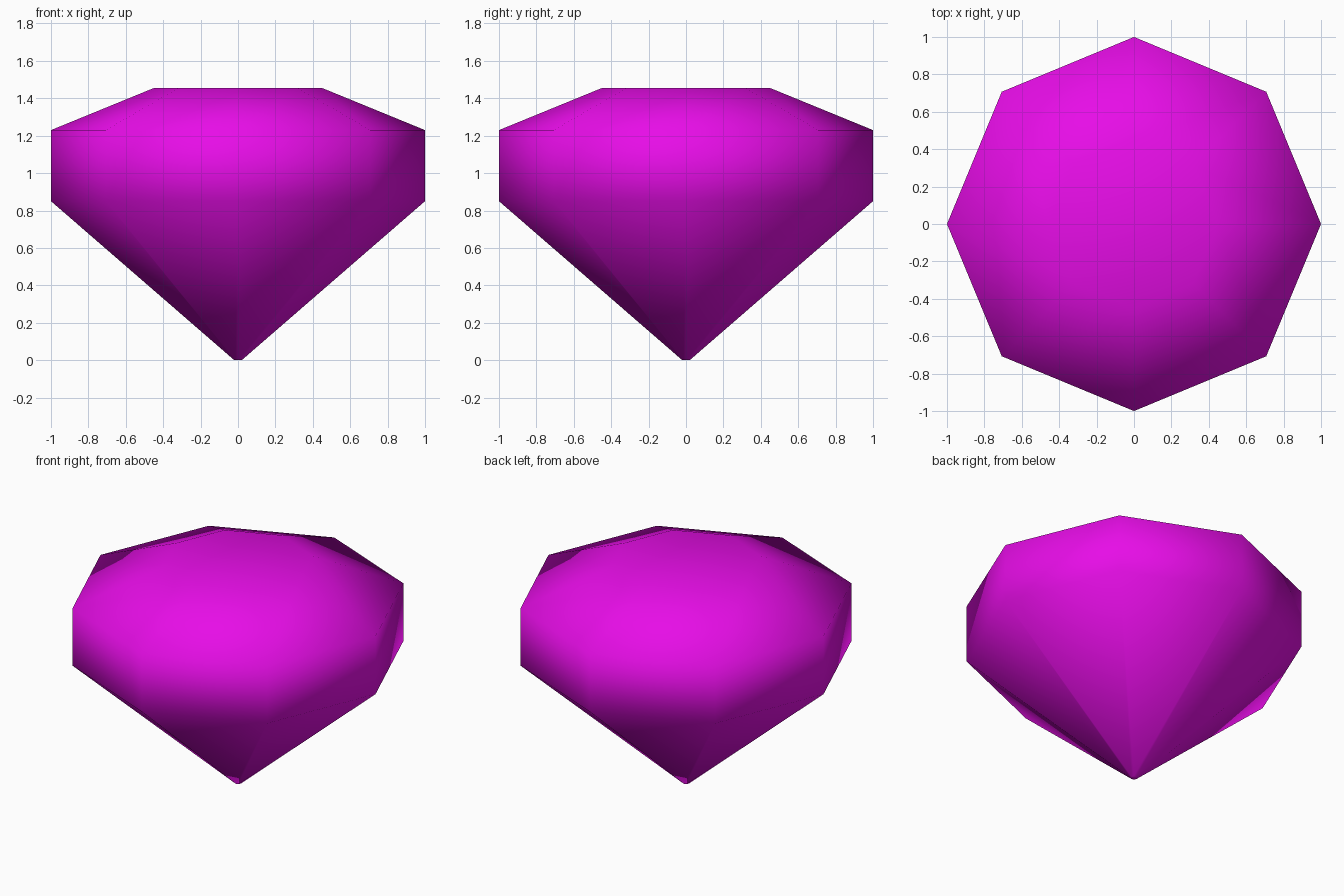
import bpy
import bmesh
from math import cos, sin, pi

if "Cube" in bpy.data.objects:
    bpy.data.objects.remove(bpy.data.objects["Cube"], do_unlink=True)

SIDES = 8
# (radius, height) rings: culet, lower girdle, upper girdle, table
PROFILE = [(0.02, 0.0), (1.0, 0.85), (1.0, 1.23), (0.45, 1.455)]


def make_material(name, rgb):
    mat = bpy.data.materials.new(name)
    mat.use_nodes = True
    color = (*rgb, 1.0)
    mat.diffuse_color = color
    mat.node_tree.nodes["Principled BSDF"].inputs["Base Color"].default_value = color
    return mat


def make_gem(name, profile, mat):
    bm = bmesh.new()
    rings = []
    for radius, z in profile:
        angles = [2 * pi * i / SIDES for i in range(SIDES)]
        rings.append([bm.verts.new((radius * cos(a), radius * sin(a), z)) for a in angles])

    # Pavilion, girdle and crown facets
    for low, high in zip(rings, rings[1:]):
        for i in range(SIDES):
            j = (i + 1) % SIDES
            bm.faces.new((low[i], low[j], high[j], high[i]))

    # Culet and table
    bm.faces.new(rings[0][::-1])
    bm.faces.new(rings[-1])
    for face in bm.faces:
        face.smooth = True

    mesh = bpy.data.meshes.new(name)
    bm.to_mesh(mesh)
    bm.free()
    mesh.materials.append(mat)
    obj = bpy.data.objects.new(name, mesh)
    bpy.context.collection.objects.link(obj)
    return obj


make_gem("gemstone", PROFILE, make_material("magenta", (0.8, 0.004, 0.8)))
